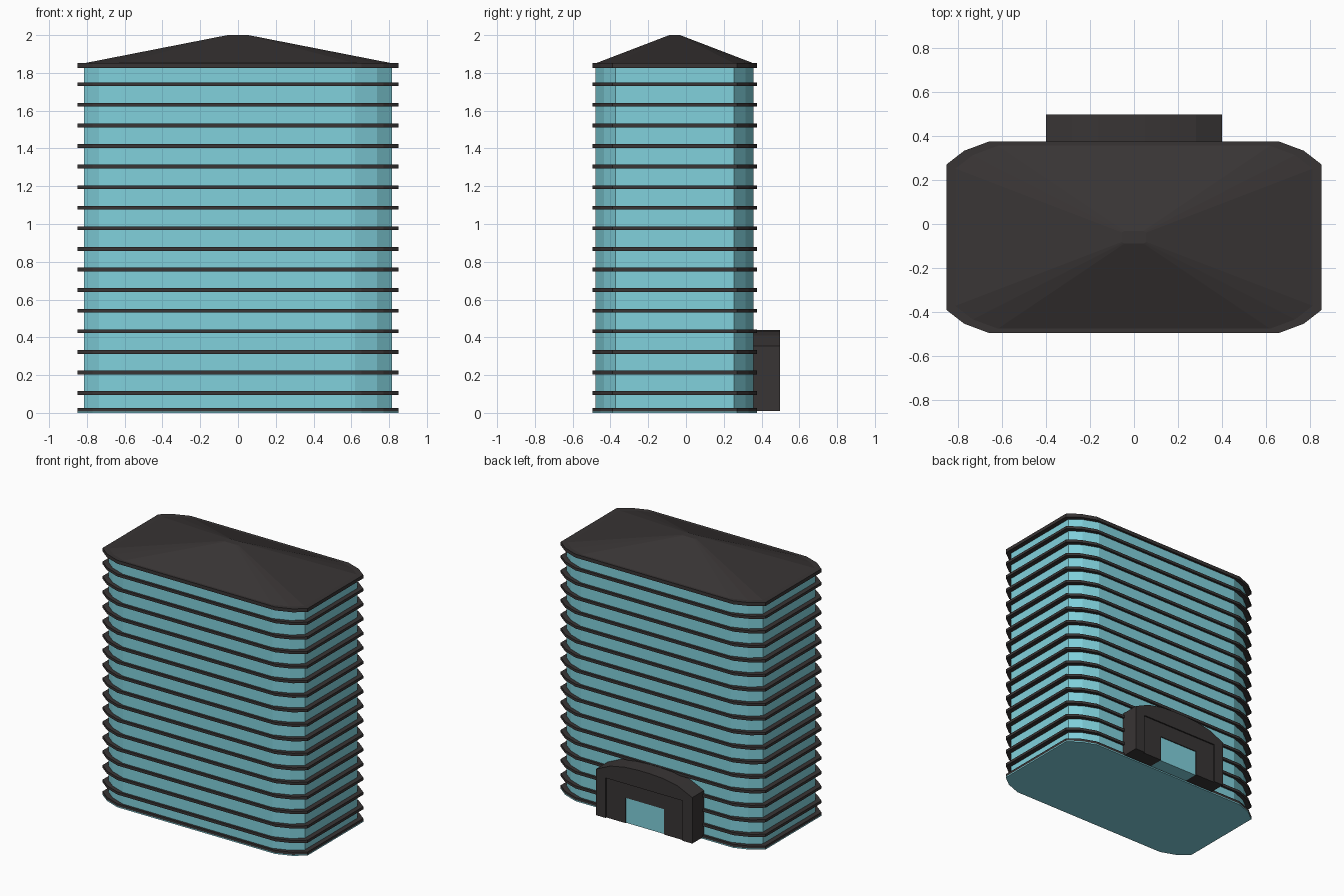
import bpy, bmesh

if "Cube" in bpy.data.objects:
    bpy.data.objects.remove(bpy.data.objects["Cube"])

CY = -0.06   # centre line of the tower in y


def material(name, rgb):
    m = bpy.data.materials.new(name)
    m.diffuse_color = (*rgb, 1)
    m.use_nodes = True
    m.node_tree.nodes["Principled BSDF"].inputs["Base Color"].default_value = m.diffuse_color
    return m


DARK = material("dark_cladding", (0.04, 0.035, 0.035))
GLASS = material("blue_glass", (0.22, 0.64, 0.72))


def loft(name, rings, mat):
    """Closed solid skinned through rings of equal point count."""
    bm = bmesh.new()
    loops = [[bm.verts.new(p) for p in r] for r in rings]
    n = len(loops[0])
    for a, b in zip(loops, loops[1:]):
        for i in range(n):
            j = (i + 1) % n
            bm.faces.new((a[i], a[j], b[j], b[i]))
    bm.faces.new(loops[0][::-1])
    bm.faces.new(loops[-1])
    bmesh.ops.recalc_face_normals(bm, faces=bm.faces)
    me = bpy.data.meshes.new(name)
    bm.to_mesh(me)
    bm.free()
    me.materials.append(mat)
    ob = bpy.data.objects.new(name, me)
    bpy.context.collection.objects.link(ob)
    return ob


def outline(hx, hy, z, s=1.0):
    """Rectangle with two-facet rounded corners, mirrored from one corner."""
    q = [(hx, hy - 0.105), (hx - 0.08, hy - 0.043), (hx - 0.195, hy)]
    pts = q + [(-x, y) for x, y in q[::-1]]
    pts += [(-x, -y) for x, y in pts]
    return [(x * s, CY + y * s, z) for x, y in pts]


def slab(name, z0, z1, mat=DARK):
    return loft(name, [outline(0.85, 0.435, z0), outline(0.85, 0.435, z1)], mat)


def front_solid(name, profile, y0, y1, mat):
    """Profile in x-z extruded along y."""
    return loft(name, [[(x, y, z) for x, z in profile] for y in (y0, y1)], mat)


def gate(hx, top, hole_x, hole_z, bottom=0.01):
    """Portal shape with a doorway notch; top lists the right-hand arch points."""
    right = [(hole_x, hole_z), (hole_x, bottom), (hx, bottom)] + top
    return right + [(-x, z) for x, z in right[::-1] if x > 0]


# Glass tower and its base plate
loft("glass_tower", [outline(0.815, 0.418, 0.005), outline(0.815, 0.418, 1.84)], GLASS)
slab("base_plate", 0.0, 0.008, GLASS)

# Floor ledges
slab("ground_ledge", 0.008, 0.027)
for i in range(16):
    z = 0.105 + i * 0.109
    slab(f"floor_ledge_{i + 1:02d}", z - 0.01, z + 0.01)
slab("roof_ledge", 1.826, 1.852)

# Low hipped roof with a tiny flat top
loft("roof", [outline(0.82, 0.42, 1.85), outline(0.85, 0.435, 2.0, 0.065)], DARK)

# Entrance portal at the back: arched frame, inner panel, glass door
arch = [(0.4, 0.355), (0.28, 0.41), (0.16, 0.433), (0.05, 0.44)]
front_solid("entrance_frame", gate(0.4, arch, 0.32, 0.31), 0.34, 0.497, DARK)
front_solid("entrance_panel", gate(0.32, [(0.32, 0.31)], 0.16, 0.20), 0.34, 0.487, DARK)
front_solid("entrance_door", [(-0.16, 0.01), (0.16, 0.01), (0.16, 0.2), (-0.16, 0.2)],
            0.34, 0.48, GLASS)
